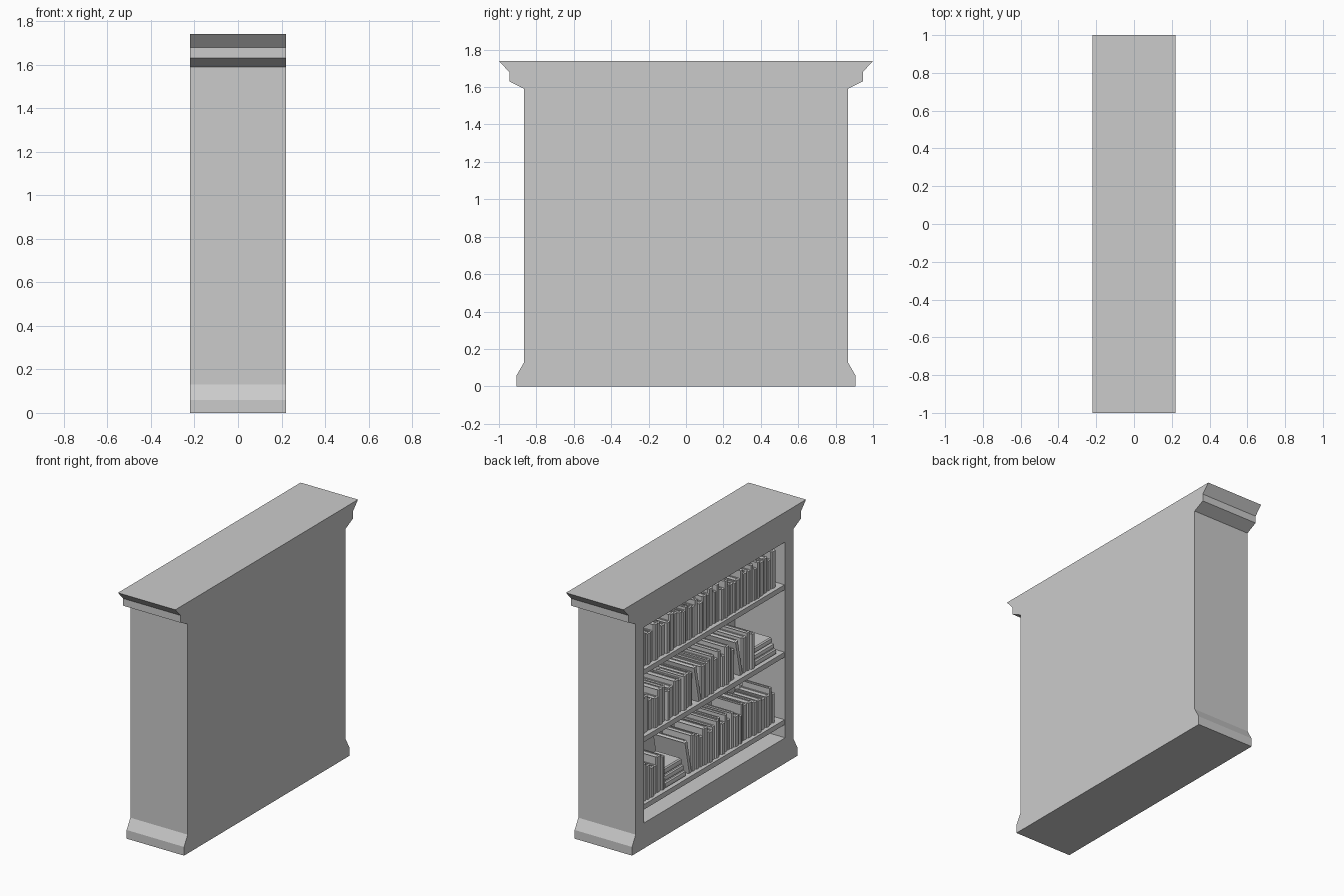
import bpy, bmesh, math, random
from mathutils import Matrix

if "Cube" in bpy.data.objects:
    bpy.data.objects.remove(bpy.data.objects["Cube"])

random.seed(4)
HALF_DEPTH = 0.22
SHELF_T = 0.035
SHELF_Z = {"lower": 0.265, "middle": 0.733, "upper": 1.2}
SPINE_X = -0.195


def finish(bm, name):
    bmesh.ops.recalc_face_normals(bm, faces=bm.faces)
    mesh = bpy.data.meshes.new(name)
    bm.to_mesh(mesh)
    bm.free()
    obj = bpy.data.objects.new(name, mesh)
    bpy.context.collection.objects.link(obj)
    return obj


def extrude(bm, points, vec):
    face = bm.faces.new([bm.verts.new(p) for p in points])
    new = bmesh.ops.extrude_face_region(bm, geom=[face], use_keep_orig=True)
    verts = [g for g in new["geom"] if isinstance(g, bmesh.types.BMVert)]
    bmesh.ops.translate(bm, verts=verts, vec=vec)


def add_box(bm, lo, hi):
    pts = [(lo[0], lo[1], lo[2]), (hi[0], lo[1], lo[2]),
           (hi[0], hi[1], lo[2]), (lo[0], hi[1], lo[2])]
    extrude(bm, pts, (0, 0, hi[2] - lo[2]))


def box(name, lo, hi):
    bm = bmesh.new()
    add_box(bm, lo, hi)
    return finish(bm, name)


# Case: moulded silhouette extruded through the depth
half = [(0.905, 0), (0.905, 0.06), (0.865, 0.13), (0.865, 1.59),
        (0.945, 1.63), (0.945, 1.68), (1.0, 1.74)]
outline = half + [(-y, z) for y, z in reversed(half)]
bm = bmesh.new()
extrude(bm, [(-HALF_DEPTH, y, z) for y, z in outline], (2 * HALF_DEPTH, 0, 0))
case = finish(bm, "bookcase_case")

# Opening on the -x side
cutter = box("opening_cutter", (-0.4, -0.772, 0.176), (0.165, 0.772, 1.533))
cutter.hide_render = True
cutter.hide_viewport = False
cutter.display_type = 'WIRE'
cut = case.modifiers.new("opening", 'BOOLEAN')
cut.operation = 'DIFFERENCE'
cut.solver = 'EXACT'
cut.object = cutter
bpy.context.view_layer.objects.active = case
case.select_set(True)
bpy.ops.object.modifier_apply(modifier=cut.name)
bpy.data.objects.remove(cutter)

# Shelves
for key, z in SHELF_Z.items():
    box(key + "_shelf", (-0.215, -0.772, z), (0.165, 0.772, z + SHELF_T))


def book(name, depth, thick, height, matrix):
    """Cover with a rounded spine facing -x, around a slightly smaller page block."""
    c, bulge, n = 0.005, 0.012, 4
    bm = bmesh.new()
    spine = []
    for i in range(n + 1):
        a = math.pi * i / n
        spine.append((bulge * (1 - math.sin(a)), thick * (1 + math.cos(a)) / 2, 0))
    cover = spine + [(depth, 0, 0), (depth, c, 0), (bulge + c, c, 0),
                     (bulge + c, thick - c, 0), (depth, thick - c, 0), (depth, thick, 0)]
    extrude(bm, cover, (0, 0, height))
    add_box(bm, (bulge + c, c, 0.006), (depth - 0.006, thick - c, height - 0.006))
    bm.transform(matrix)
    return finish(bm, name)


def fill_shelf(key, plan, low, high):
    """Fill a shelf from +y to -y following (arrangement, end y) steps."""
    z = SHELF_Z[key] + SHELF_T
    y = 0.765
    count = 0
    for kind, end in plan:
        if kind == "stack":
            top = z
            for k in range(3):
                t, h = random.uniform(0.034, 0.044), (y - end) * (1 - 0.06 * k)
                m = Matrix.Translation((SPINE_X + 0.01 * k, y - 0.005 * k, top))
                book(f"{key}_flat_book_{k + 1}", 0.2, t, h,
                     m @ Matrix.Rotation(math.pi / 2, 4, 'X'))
                top += t
            y = end
            continue
        while y - end > 0.02:
            t = min(random.uniform(0.028, 0.052), y - end)
            h = random.uniform(low, high)
            d = random.uniform(0.21, 0.26)
            x = SPINE_X + random.uniform(-0.005, 0.012)
            lean = math.radians(12) if kind == "lean" else 0
            count += 1
            if lean:
                t = 0.035
            y -= t * math.cos(lean) + h * math.sin(lean)
            m = Matrix.Translation((x, y, z + t * math.sin(lean)))
            book(f"{key}_book_{count}", d, t, h, m @ Matrix.Rotation(-lean, 4, 'X'))
            if lean:
                break


# Books on each shelf
fill_shelf("upper", [("up", -0.72)], 0.2, 0.26)
fill_shelf("middle", [("up", 0.19), ("lean", 0.1), ("up", -0.29), ("lean", -0.38),
                      ("up", -0.48), ("stack", -0.71)], 0.2, 0.27)
fill_shelf("lower", [("up", 0.5), ("stack", 0.28), ("lean", 0.19),
                     ("up", -0.72)], 0.19, 0.26)
